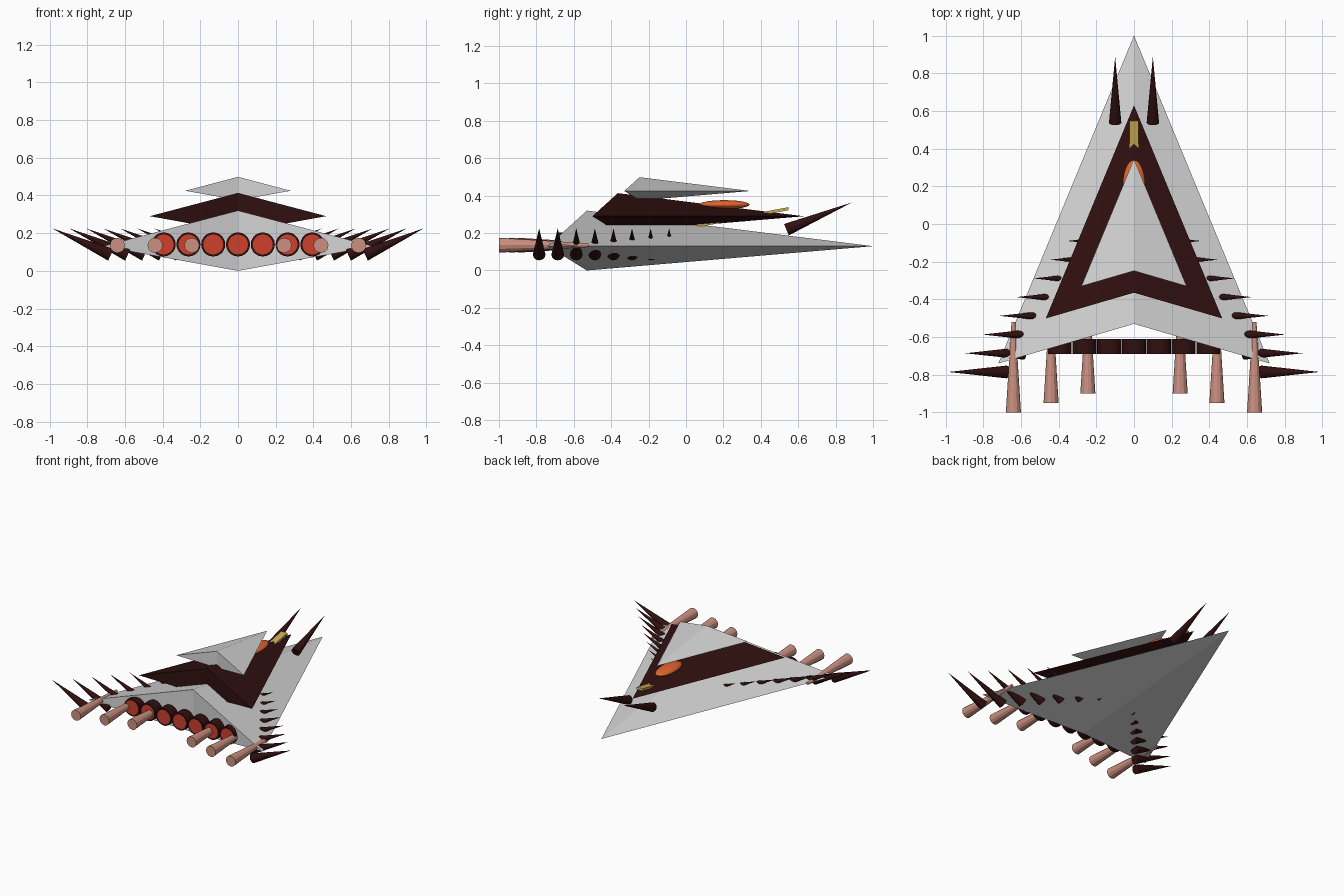
import bpy, bmesh
from mathutils import Vector, Matrix

cube = bpy.data.objects.get("Cube")
if cube:
    bpy.data.objects.remove(cube, do_unlink=True)


def material(name, r, g, b):
    m = bpy.data.materials.new(name)
    m.use_nodes = True
    m.diffuse_color = (r, g, b, 1)
    m.node_tree.nodes["Principled BSDF"].inputs["Base Color"].default_value = (r, g, b, 1)
    return m


grey = material("light grey", 0.66, 0.66, 0.66)
maroon = material("dark maroon", 0.03, 0.005, 0.005)
red = material("engine red", 0.62, 0.05, 0.025)
pink = material("dusty pink", 0.6, 0.28, 0.22)
orange = material("canopy orange", 0.75, 0.13, 0.03)
gold = material("gold", 0.6, 0.42, 0.08)


def finish(bm, name, *mats):
    bmesh.ops.recalc_face_normals(bm, faces=bm.faces)
    mesh = bpy.data.meshes.new(name)
    bm.to_mesh(mesh)
    bm.free()
    for m in mats:
        mesh.materials.append(m)
    ob = bpy.data.objects.new(name, mesh)
    bpy.context.collection.objects.link(ob)
    return ob


def dart(name, mat, scale, y, z):
    """Swept arrowhead with a ridge, a keel and a notched stern."""
    bm = bmesh.new()
    nose, left, right, ridge, keel = [
        bm.verts.new((p[0] * scale, y + p[1] * scale, z + p[2] * scale))
        for p in ((0, 1, 0), (0.72, -0.74, 0), (-0.72, -0.74, 0), (0, -0.53, 0.19), (0, -0.53, -0.13))]
    for tip in (left, right):
        bm.faces.new((nose, tip, ridge))
        bm.faces.new((nose, keel, tip))
        bm.faces.new((ridge, tip, keel))
    return finish(bm, name, mat)


def cone(name, mats, start, end, r1, r2, sides=12, inset=0):
    """Tapered rod from start to end; inset cuts a coloured disc in the start cap."""
    start, end = Vector(start), Vector(end)
    axis = end - start
    bm = bmesh.new()
    bmesh.ops.create_cone(bm, cap_ends=True, segments=sides, radius1=r1, radius2=r2, depth=axis.length)
    if inset:
        bm.normal_update()
        cap = min(bm.faces, key=lambda f: f.calc_center_median().z)
        bmesh.ops.inset_region(bm, faces=[cap], thickness=inset)
        cap.material_index = 1
    bm.transform(Matrix.Translation((start + end) / 2) @ axis.to_track_quat('Z', 'Y').to_matrix().to_4x4())
    return finish(bm, name, *mats)


# Three stacked arrowhead tiers
dart("hull", grey, 1, 0, 0.13)
dart("middle_deck", maroon, 0.65, -0.02, 0.29)
dart("upper_deck", grey, 0.388, -0.043, 0.425)

# Canopy
bm = bmesh.new()
bmesh.ops.create_uvsphere(bm, u_segments=24, v_segments=12, radius=1)
bm.transform(Matrix.Translation((0, 0.205, 0.352)) @ Matrix.Diagonal((0.06, 0.135, 0.024, 1)))
for f in bm.faces:
    f.smooth = True
finish(bm, "canopy", orange)

# Tilted bar through the middle deck
bm = bmesh.new()
bmesh.ops.create_cube(bm, size=1)
bm.transform(Matrix.Translation((0, 0.3, 0.284)) @ Matrix.Rotation(0.185, 4, 'X')
             @ Matrix.Diagonal((0.05, 0.505, 0.016, 1)))
finish(bm, "nose_bar", gold)

# Row of engines across the stern
for i in range(-3, 4):
    x = i * 0.1315
    cone("engine", (maroon, red), (x, -0.69, 0.14), (x, -0.61, 0.14), 0.064, 0.064, 20, 0.011)

for side, label in ((1, "left"), (-1, "right")):
    # Stern barrels
    for x, y in ((0.64, -1), (0.44, -0.95), (0.245, -0.9)):
        cone(label + "_barrel", (pink,), (side * x, y, 0.135), (side * x, y + 0.48, 0.135), 0.04, 0.01)
    # Spikes along the wing edge
    for i in range(8):
        x, y = 0.045 + 0.09 * i, -0.09 - 0.0993 * i
        cone(label + "_wing_spike", (maroon,), (side * x, y, 0.085), (side * (x + 0.31), y, 0.225), 0.034, 0)
    # Bow spike
    cone(label + "_bow_spike", (maroon,), (side * 0.1, 0.537, 0.218), (side * 0.1, 0.888, 0.364), 0.033, 0)
